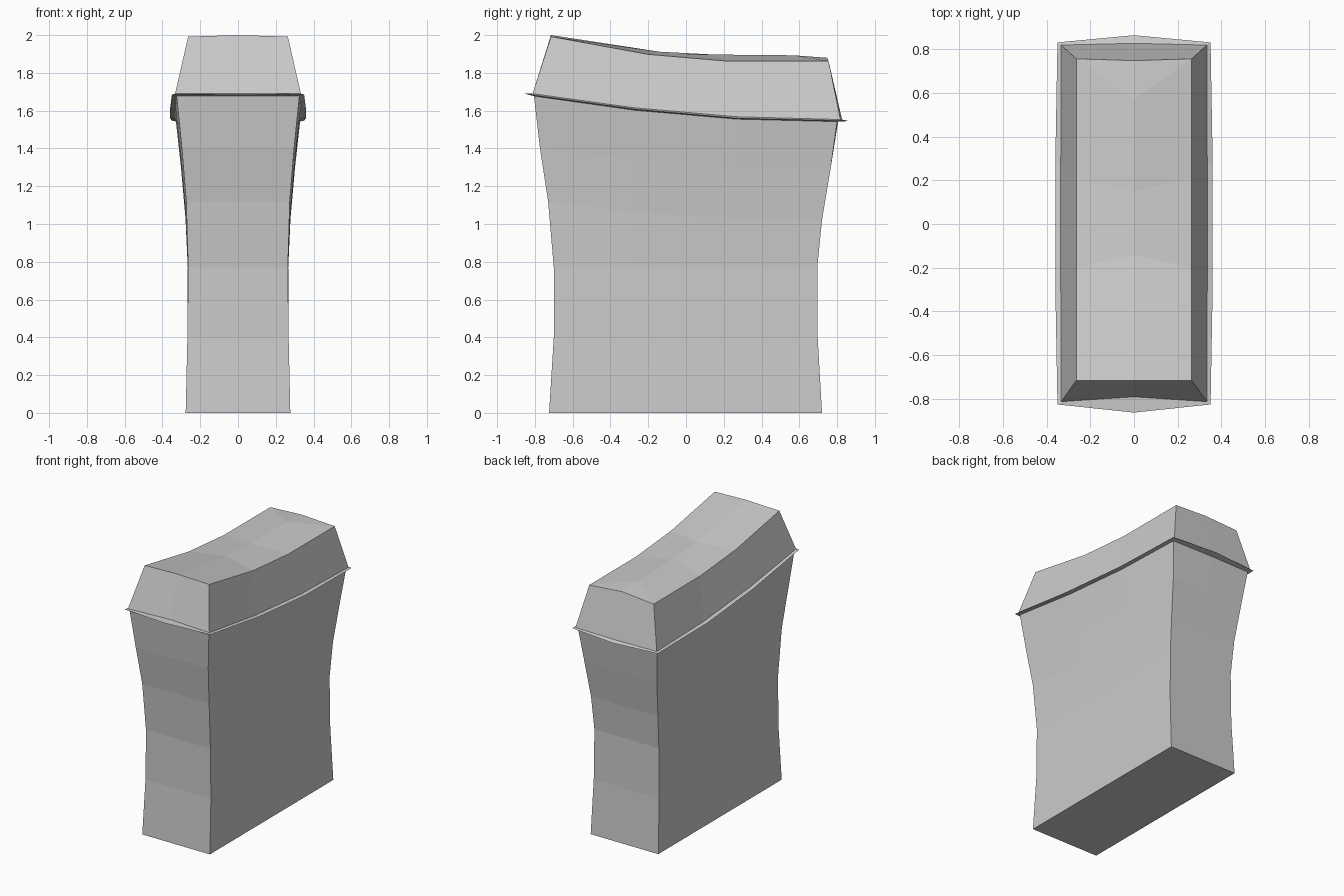
import bpy, bmesh

if "Cube" in bpy.data.objects:
    bpy.data.objects.remove(bpy.data.objects["Cube"])


def ring(x, xm, yf, yfc, yb, ybc, z, zfc=None, zbc=None, ym=(-0.27, 0.27)):
    """Ten-point rectangular loop; z holds four heights running front to back."""
    side = [(x, yf, z[0]), (xm, ym[0], z[1]), (xm, ym[1], z[2]), (x, yb, z[3])]
    back = (0, ybc, z[3] if zbc is None else zbc)
    front = (0, yfc, z[0] if zfc is None else zfc)
    return side + [back] + [(-a, b, c) for a, b, c in reversed(side)] + [front]


def loft(name, rings, bottom=False, ridge=None):
    bm = bmesh.new()
    loops = [[bm.verts.new(p) for p in r] for r in rings]
    for a, b in zip(loops, loops[1:]):
        for i in range(10):
            j = (i + 1) % 10
            bm.faces.new((a[i], a[j], b[j], b[i]))
    if bottom:
        bm.faces.new(loops[0][::-1])
    if ridge:
        # Two mirrored strips meet along the raised centre line
        t = loops[-1]
        c = [t[9]] + [bm.verts.new(p) for p in ridge] + [t[4]]
        for s in (t[0:4], t[8:4:-1]):
            for i in range(3):
                bm.faces.new((s[i], s[i + 1], c[i + 1], c[i]))
            bm.faces.new((s[3], c[4], c[3]))
    bmesh.ops.recalc_face_normals(bm, faces=bm.faces)
    mesh = bpy.data.meshes.new(name)
    bm.to_mesh(mesh)
    bm.free()
    obj = bpy.data.objects.new(name, mesh)
    bpy.context.collection.objects.link(obj)
    return obj


# Shared seams between the parts
body_top = ring(0.325, 0.33, -0.805, -0.80, 0.80, 0.805, (1.677, 1.602, 1.555, 1.542))
lid_base = ring(0.333, 0.335, -0.812, -0.79, 0.818, 0.826, (1.69, 1.615, 1.568, 1.553))

# Waisted body, with levels that gradually take on the slope of the top
loft("body", [
    ring(0.277, 0.277, -0.725, -0.725, 0.72, 0.72, (0,) * 4),
    ring(0.268, 0.268, -0.70, -0.70, 0.697, 0.697, (0.4,) * 4),
    ring(0.264, 0.266, -0.70, -0.70, 0.695, 0.695, (0.77, 0.77, 0.77, 0.77)),
    ring(0.274, 0.278, -0.73, -0.73, 0.72, 0.72, (1.12, 1.06, 1.03, 1.02)),
    ring(0.297, 0.302, -0.773, -0.773, 0.765, 0.765, (1.40, 1.34, 1.30, 1.29)),
    body_top,
], bottom=True)

# Thin sharp rim
loft("rim", [
    body_top,
    ring(0.35, 0.36, -0.825, -0.862, 0.83, 0.863, (1.685, 1.608, 1.56, 1.547),
         1.692, 1.545),
    lid_base,
])

# Tapered lid with a sagging top and a slight centre ridge
loft("lid", [
    lid_base,
    ring(0.264, 0.264, -0.715, -0.715, 0.755, 0.747, (1.992, 1.898, 1.863, 1.862),
         2.0, 1.88, ym=(-0.2, 0.21)),
], ridge=[(0, -0.14, 1.912), (0, 0.15, 1.897), (0, 0.57, 1.893)])
